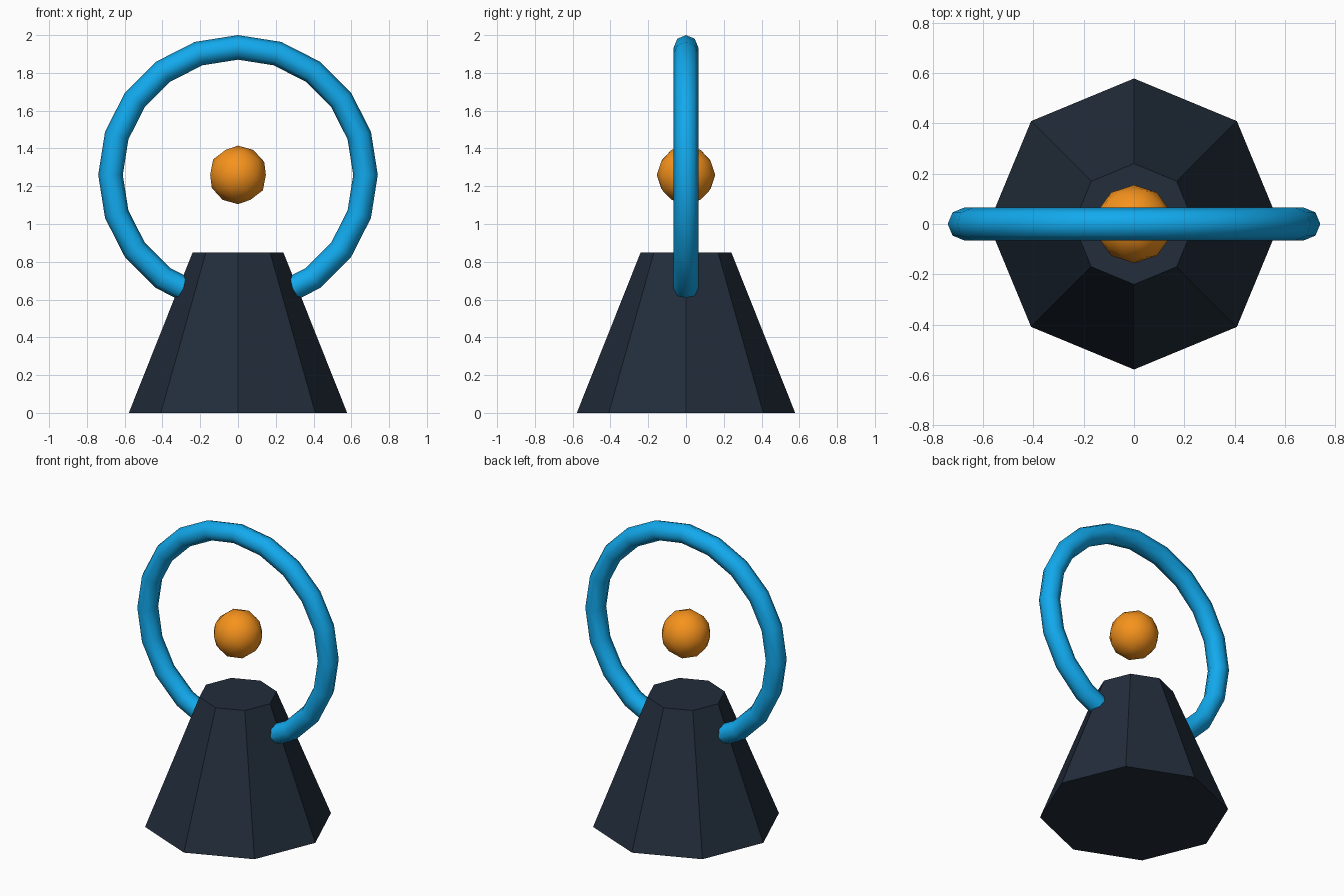
import bpy
import math

if "Cube" in bpy.data.objects:
    bpy.data.objects.remove(bpy.data.objects["Cube"])


def finish(name, color, smooth=False):
    """Name the active object, colour it and set its shading."""
    obj = bpy.context.object
    obj.name = obj.data.name = name
    mat = bpy.data.materials.new(name + "_material")
    mat.diffuse_color = (*color, 1.0)
    mat.use_nodes = True
    mat.node_tree.nodes["Principled BSDF"].inputs["Base Color"].default_value = mat.diffuse_color
    obj.data.materials.append(mat)
    if smooth:
        bpy.ops.object.shade_smooth()
    else:
        bpy.ops.object.shade_flat()
    return obj


CENTRE_Z = 1.26

# Tapered eight-sided pedestal
bpy.ops.mesh.primitive_cone_add(vertices=8, radius1=0.578, radius2=0.24,
                                depth=0.85, location=(0, 0, 0.425))
finish("pedestal", (0.016, 0.026, 0.043))

# Upright ring whose lower part is sunk into the pedestal
bpy.ops.mesh.primitive_torus_add(major_segments=20, minor_segments=8,
                                 major_radius=0.675, minor_radius=0.065,
                                 location=(0, 0, CENTRE_Z),
                                 rotation=(math.pi / 2, 0, 0))
finish("ring", (0.006, 0.40, 0.85), smooth=True)

# Floating orb in the middle of the ring
bpy.ops.mesh.primitive_ico_sphere_add(subdivisions=2, radius=0.155,
                                      location=(0, 0, CENTRE_Z))
finish("orb", (0.92, 0.29, 0.012), smooth=True)
